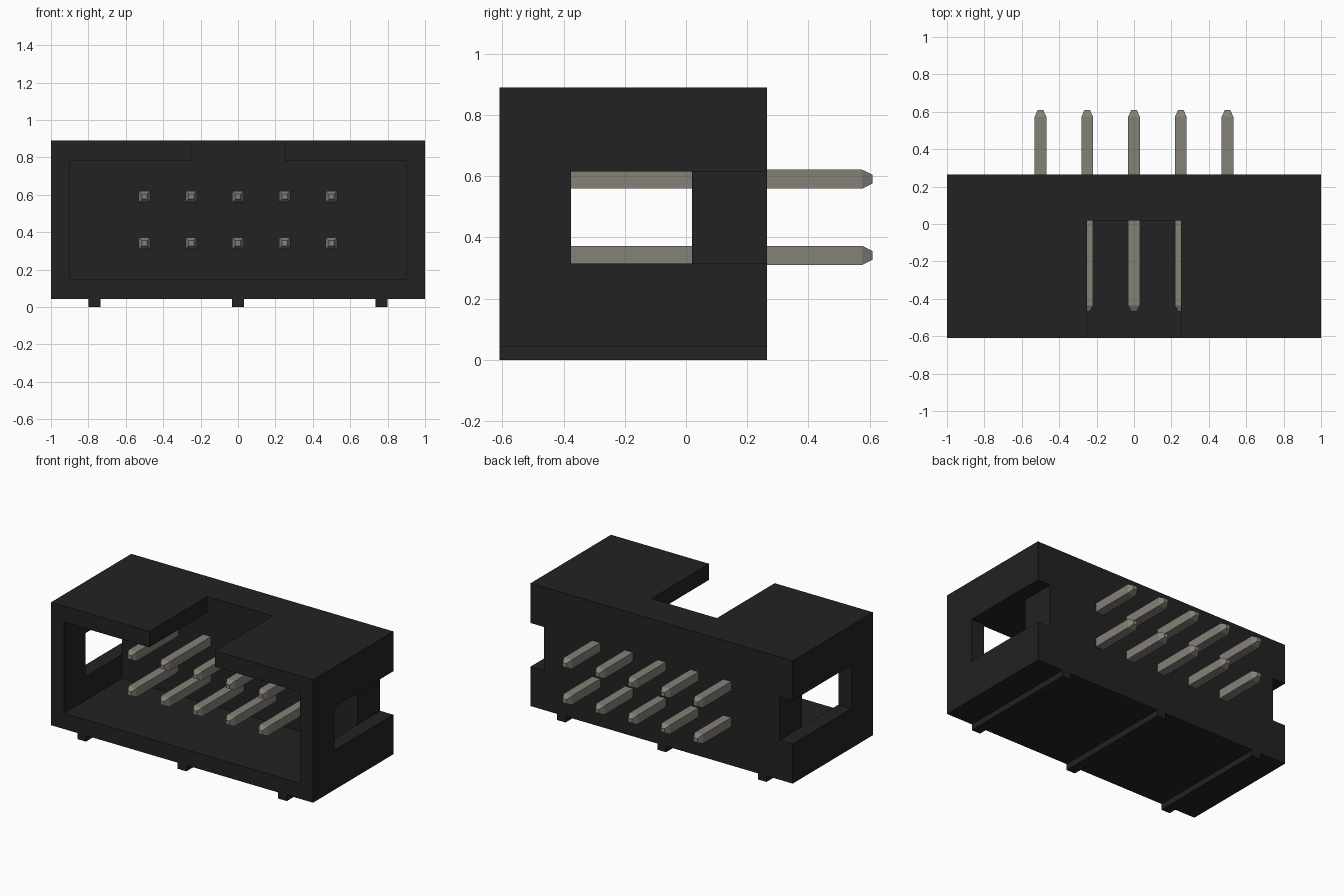
import bpy, bmesh

if "Cube" in bpy.data.objects:
    bpy.data.objects.remove(bpy.data.objects["Cube"])


def material(name, color):
    m = bpy.data.materials.new(name)
    m.diffuse_color = (*color, 1)
    m.use_nodes = True
    m.node_tree.nodes["Principled BSDF"].inputs["Base Color"].default_value = m.diffuse_color
    return m


def finish(name, bm, mat):
    bmesh.ops.recalc_face_normals(bm, faces=bm.faces)
    mesh = bpy.data.meshes.new(name)
    bm.to_mesh(mesh)
    bm.free()
    mesh.materials.append(mat)
    obj = bpy.data.objects.new(name, mesh)
    bpy.context.collection.objects.link(obj)
    return obj


black = material("black_plastic", (0.016, 0.016, 0.016))
metal = material("pin_metal", (0.235, 0.22, 0.185))

# Housing: solid cells on a coarse grid, skinned only where solid meets empty
XS = [-1, -0.9, -0.25, 0.25, 0.9, 1]
YS = [-0.61, -0.375, 0.02, 0.265]
ZS = [0.042, 0.15, 0.315, 0.615, 0.78, 0.89]
GRID = (XS, YS, ZS)


def solid(c):
    if any(i < 0 or i >= len(g) - 1 for i, g in zip(c, GRID)):
        return False
    x, y, z = [(g[i] + g[i + 1]) / 2 for i, g in zip(c, GRID)]
    cavity = abs(x) < 0.9 and y < 0.02 and 0.15 < z < 0.78
    key_notch = abs(x) < 0.25 and y < 0.02 and z > 0.78
    side_slot = abs(x) > 0.9 and y > -0.375 and 0.315 < z < 0.615
    return not (cavity or key_notch or side_slot)


bm = bmesh.new()
for i in range(len(XS) - 1):
    for j in range(len(YS) - 1):
        for k in range(len(ZS) - 1):
            cell = (i, j, k)
            if not solid(cell):
                continue
            for axis in range(3):
                for side in (0, 1):
                    near = list(cell)
                    near[axis] += 2 * side - 1
                    if solid(near):
                        continue
                    u, v = [a for a in range(3) if a != axis]
                    loop = []
                    for du, dv in ((0, 0), (1, 0), (1, 1), (0, 1)):
                        p = list(cell)
                        p[axis] += side
                        p[u] += du
                        p[v] += dv
                        loop.append(bm.verts.new([g[n] for g, n in zip(GRID, p)]))
                    bm.faces.new(loop)
bmesh.ops.remove_doubles(bm, verts=bm.verts, dist=1e-5)
bmesh.ops.recalc_face_normals(bm, faces=bm.faces)
bmesh.ops.dissolve_limit(bm, angle_limit=0.01, verts=bm.verts, edges=bm.edges)
finish("housing", bm, black)


# Lofted square bar along y, from (y, half width) stations
def square_bar(name, cx, cz, stations, mat):
    bm = bmesh.new()
    rings = [[bm.verts.new((cx + sx * hx, y, cz + sz * hz))
              for sx, sz in ((-1, -1), (1, -1), (1, 1), (-1, 1))]
             for y, hx, hz in stations]
    for a, b in zip(rings, rings[1:]):
        for n in range(4):
            m = (n + 1) % 4
            bm.faces.new((a[n], a[m], b[m], b[n]))
    bm.faces.new(rings[0])
    bm.faces.new(rings[-1])
    return finish(name, bm, mat)


# Standoff ribs under the housing
for n, x in enumerate((-0.767, 0, 0.767)):
    square_bar(f"bottom_rib_{n + 1}", x, 0.022,
               [(-0.61, 0.033, 0.022), (0.265, 0.033, 0.022)], black)

# Two rows of five pins with tapered ends
W, T = 0.031, 0.014
PIN = [(-0.468, T, T), (-0.436, W, W), (0.575, W, W), (0.61, T, T)]
for row, z in (("lower", 0.341), ("upper", 0.59)):
    for n in range(5):
        square_bar(f"{row}_pin_{n + 1}", (n - 2) * 0.25, z, PIN, metal)
